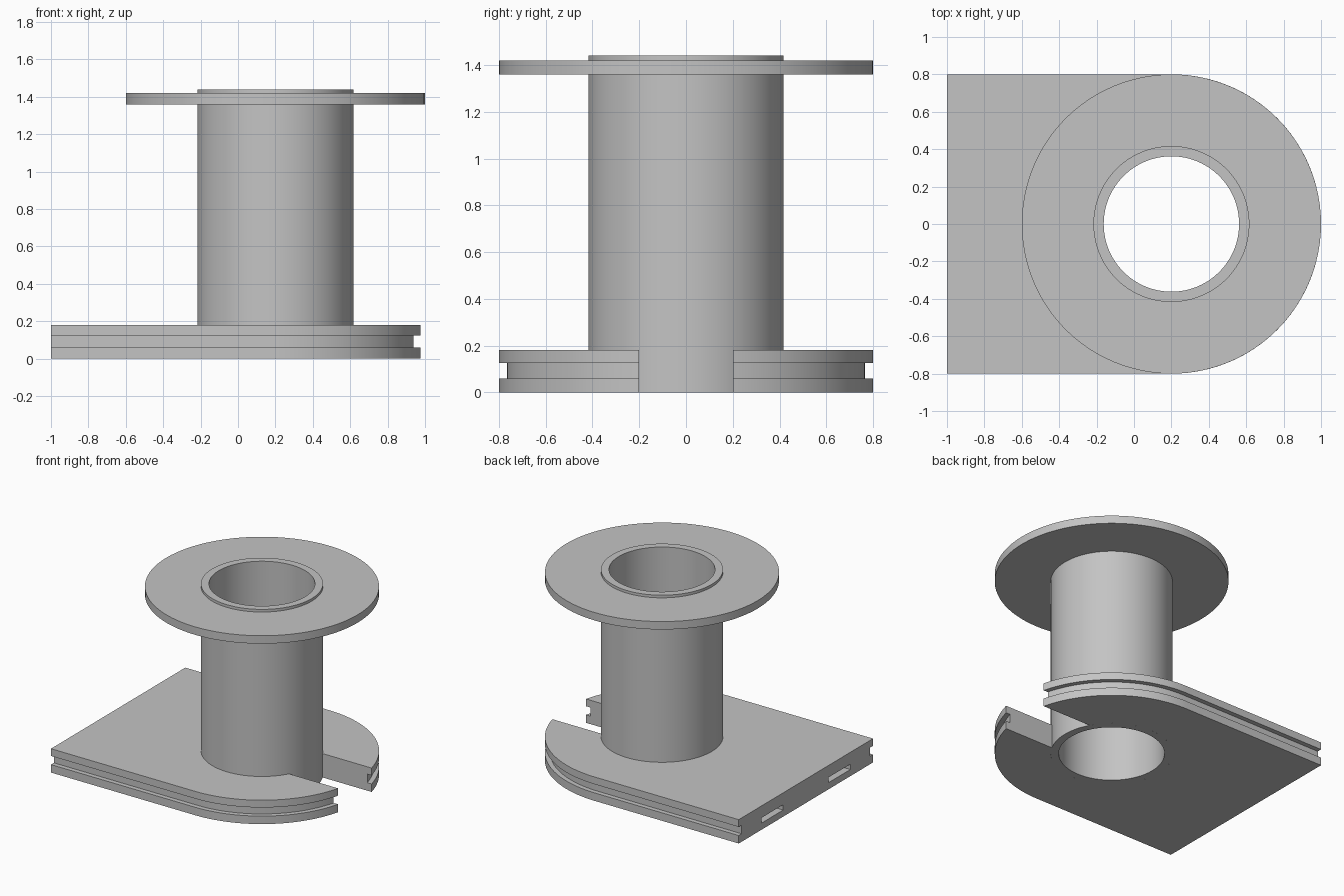
import bpy, bmesh
from math import sin, cos, pi, asin

if "Cube" in bpy.data.objects:
    bpy.data.objects.remove(bpy.data.objects["Cube"])

CX = 0.2            # axis of the spool
FLANGE_R = 0.8
TUBE_R = 0.417
BORE_R = 0.362
SLOT = 0.2          # half width of the open slot
SIDES = 96

grey = bpy.data.materials.new("plain_grey")
grey.use_nodes = True
colour = (0.55, 0.55, 0.55, 1)
grey.diffuse_color = colour
grey.node_tree.nodes["Principled BSDF"].inputs["Base Color"].default_value = colour


def arc(radius, start, end, steps=SIDES):
    angles = [start + (end - start) * i / steps for i in range(steps + 1)]
    return [(CX + radius * cos(a), radius * sin(a)) for a in angles]


def add_object(name, bm):
    bmesh.ops.recalc_face_normals(bm, faces=bm.faces)
    mesh = bpy.data.meshes.new(name)
    bm.to_mesh(mesh)
    bm.free()
    mesh.materials.append(grey)
    obj = bpy.data.objects.new(name, mesh)
    bpy.context.collection.objects.link(obj)
    return obj


def prism(name, outline, low, high):
    bm = bmesh.new()
    face = bm.faces.new([bm.verts.new((x, y, low)) for x, y in outline])
    grown = bmesh.ops.extrude_face_region(bm, geom=[face], use_keep_orig=True)["geom"]
    top = [v for v in grown if isinstance(v, bmesh.types.BMVert)]
    bmesh.ops.translate(bm, verts=top, vec=(0, 0, high - low))
    return add_object(name, bm)


def ring(name, outer, inner, low, high):
    bm = bmesh.new()
    section = [(outer, low), (outer, high), (inner, high), (inner, low)]
    loops = [[bm.verts.new((x, y, z)) for x, y in arc(r, 0, 2 * pi)[:-1]]
             for r, z in section]
    for a, b in zip(loops, loops[1:] + loops[:1]):
        for i in range(SIDES):
            j = (i + 1) % SIDES
            bm.faces.new((a[i], a[j], b[j], b[i]))
    return add_object(name, bm)


# Base plate: rounded end, with a slot running in to the tube
rim = asin(SLOT / FLANGE_R)
mouth = asin(SLOT / TUBE_R)
outline = ([(-1, -FLANGE_R)] + arc(FLANGE_R, -pi / 2, -rim)
           + arc(TUBE_R, -mouth, mouth - 2 * pi)
           + arc(FLANGE_R, rim, pi / 2) + [(-1, FLANGE_R)])
base = prism("base_plate", outline, 0, 0.18)

# Groove along the sides and round the curved end
inner, outer = 0.765, 0.9
groove = ([(-1.1, -outer)] + arc(outer, -pi / 2, pi / 2) + [(-1.1, outer)]
          + [(-1.1, inner)] + arc(inner, pi / 2, -pi / 2) + [(-1.1, -inner)])
cutters = [prism("groove_cutter", groove, 0.06, 0.125)]

# Two narrow pockets in the flat end
for side in (-1, 1):
    y = 0.4 * side
    pocket = [(-1.1, y - 0.13), (-0.8, y - 0.13), (-0.8, y + 0.13), (-1.1, y + 0.13)]
    cutters.append(prism("pocket_cutter", pocket, 0.05, 0.09))

for cutter in cutters:
    cutter.hide_render = True
    cut = base.modifiers.new("cut", 'BOOLEAN')
    cut.operation = 'DIFFERENCE'
    cut.solver = 'EXACT'
    cut.object = cutter

# Bake the cuts and drop the cutters
graph = bpy.context.evaluated_depsgraph_get()
baked = bpy.data.meshes.new_from_object(base.evaluated_get(graph))
base.modifiers.clear()
base.data = baked
for cutter in cutters:
    bpy.data.objects.remove(cutter)

# Hollow tube and upper flange
tube = ring("tube", TUBE_R, BORE_R, 0, 1.44)
flange = ring("upper_flange", FLANGE_R, TUBE_R, 1.36, 1.42)

# Smooth the curved walls, keep edges sharp
bpy.ops.object.select_all(action='DESELECT')
for obj in (base, tube, flange):
    obj.select_set(True)
bpy.context.view_layer.objects.active = base
bpy.ops.object.shade_smooth_by_angle()
